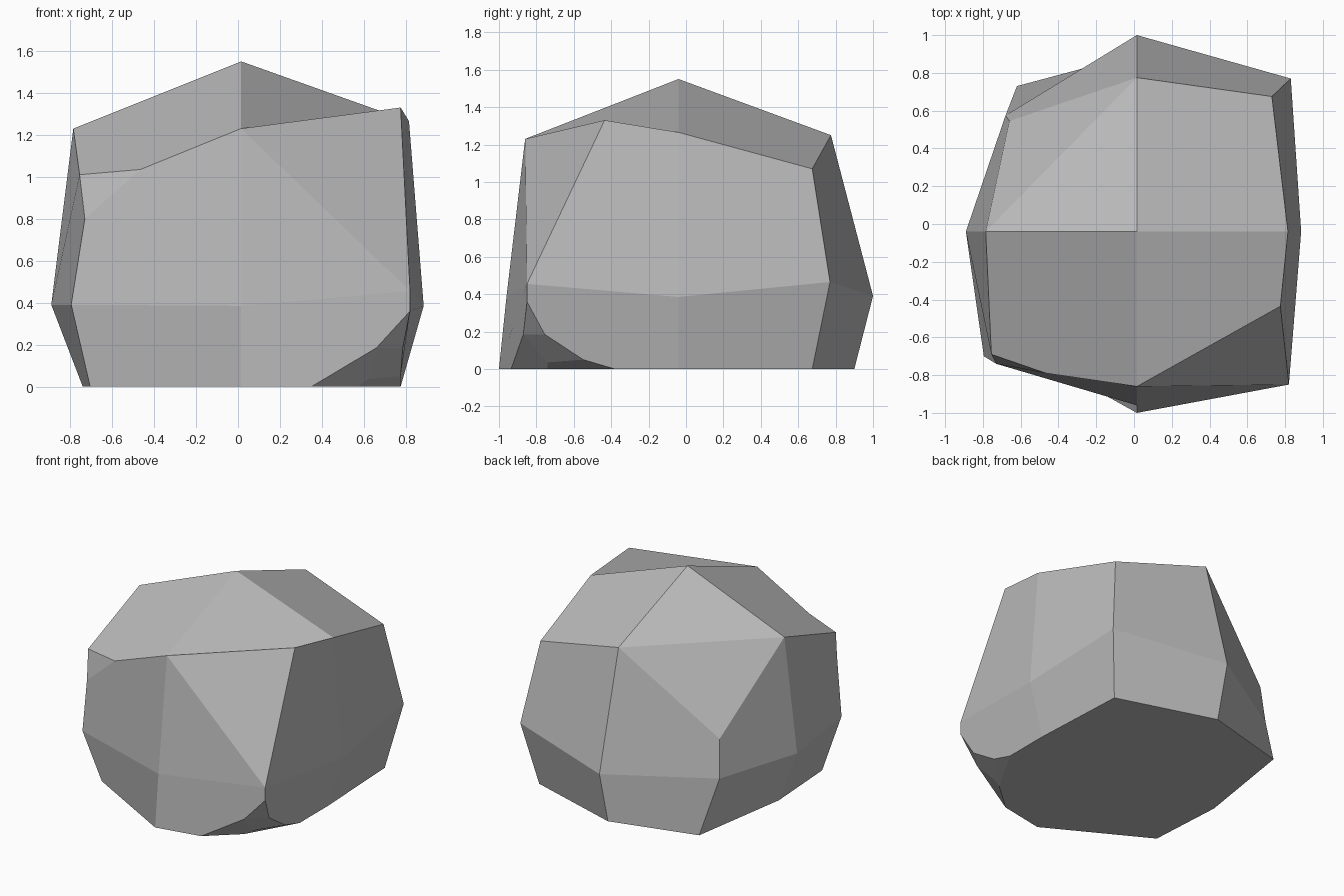
import bpy
import bmesh

cube = bpy.data.objects.get("Cube")
if cube:
    bpy.data.objects.remove(cube, do_unlink=True)

# Stone colour
stone = bpy.data.materials.new("stone_grey")
stone.use_nodes = True
grey = (0.5, 0.5, 0.5, 1.0)
stone.diffuse_color = grey
shader = next(n for n in stone.node_tree.nodes if n.type == "BSDF_PRINCIPLED")
shader.inputs["Base Color"].default_value = grey
shader.inputs["Roughness"].default_value = 0.9

bm = bmesh.new()
points = {}


def add_points(**named):
    for name, co in named.items():
        points[name] = bm.verts.new(co)


def add_face(names):
    bm.faces.new([points[n] for n in names.split()])


# Peak and shoulder ring
add_points(
    peak=(.015, -.04, 1.55),
    front_top=(.015, -.86, 1.23),
    east_front_top=(.775, -.435, 1.33),
    east_top=(.815, -.04, 1.265),
    east_back_top=(.73, .675, 1.07),
    back_top=(.015, .775, 1.25),
    west_back_top=(-.66, .545, .66),
    west_top=(-.785, -.04, 1.23),
)
# Waist ring
add_points(
    front_mid=(.015, -.96, .385),
    east_front_mid=(.82, -.85, .455),
    east_mid=(.885, -.04, .385),
    east_back_mid=(.83, .77, .465),
    back_mid=(.015, 1, .39),
    west_back_mid=(-.68, .575, .38),
    west_mid=(-.89, -.04, .39),
    west_front_mid=(-.795, -.7, .39),
)
# Ground ring
add_points(
    front_low=(.015, -1, 0),
    east_low=(.775, -.04, 0),
    east_back_low=(.74, .675, 0),
    back_low=(.015, .9, 0),
    west_back_low=(-.62, .73, 0),
    west_low=(-.74, -.04, 0),
    west_front_low=(-.705, -.6, 0),
)
# Broken upper corner
add_points(
    chip_west=(-.755, -.69, 1.01),
    chip_front=(-.465, -.79, 1.035),
    chip_under=(-.73, -.74, .8),
)
# Broken lower corner
add_points(
    nick_top=(.82, -.85, .36),
    nick_front=(.66, -.87, .185),
    nick_front_low=(.35, -.935, 0),
    nick_east=(.785, -.755, .185),
    nick_east_low=(.775, -.55, .05),
    nick_east_end=(.775, -.38, 0),
    nick_inner=(.62, -.74, .035),
    nick_inner_low=(.57, -.74, 0),
)

# Regular wall panels, going round the back
order = ["east", "east_back", "back", "west_back", "west"]
for a, b in zip(order, order[1:]):
    add_face(f"{a}_mid {b}_mid {b}_top {a}_top")
    add_face(f"{a}_low {b}_low {b}_mid {a}_mid")
for a, b in (("west", "west_front"), ("west_front", "front")):
    add_face(f"{a}_low {b}_low {b}_mid {a}_mid")

for names in (
    # Top slopes
    "front_top east_front_top east_top peak",
    "peak east_top east_back_top back_top",
    "peak back_top west_top",
    "back_top west_back_top west_top",
    "peak west_top chip_west chip_front front_top",
    # Front and side walls
    "west_top west_mid west_front_mid chip_under chip_west",
    "chip_front chip_under west_front_mid front_mid front_top",
    "chip_west chip_under chip_front",
    "front_top front_mid east_front_mid",
    "front_top east_front_mid east_front_top",
    "east_front_top east_front_mid east_mid east_top",
    "front_mid front_low nick_front_low nick_front nick_top east_front_mid",
    "east_front_mid nick_top nick_east nick_east_low nick_east_end east_low east_mid",
    # Facets of the broken lower corner
    "nick_top nick_front nick_east",
    "nick_front nick_front_low nick_inner_low nick_inner",
    "nick_front nick_inner nick_east_low nick_east",
    "nick_inner nick_inner_low nick_east_end nick_east_low",
    # Flat underside
    "front_low west_front_low west_low west_back_low back_low east_back_low "
    "east_low nick_east_end nick_inner_low nick_front_low",
):
    add_face(names)

bmesh.ops.recalc_face_normals(bm, faces=bm.faces[:])
mesh = bpy.data.meshes.new("boulder")
bm.to_mesh(mesh)
bm.free()
mesh.materials.append(stone)
boulder = bpy.data.objects.new("boulder", mesh)
bpy.context.collection.objects.link(boulder)
